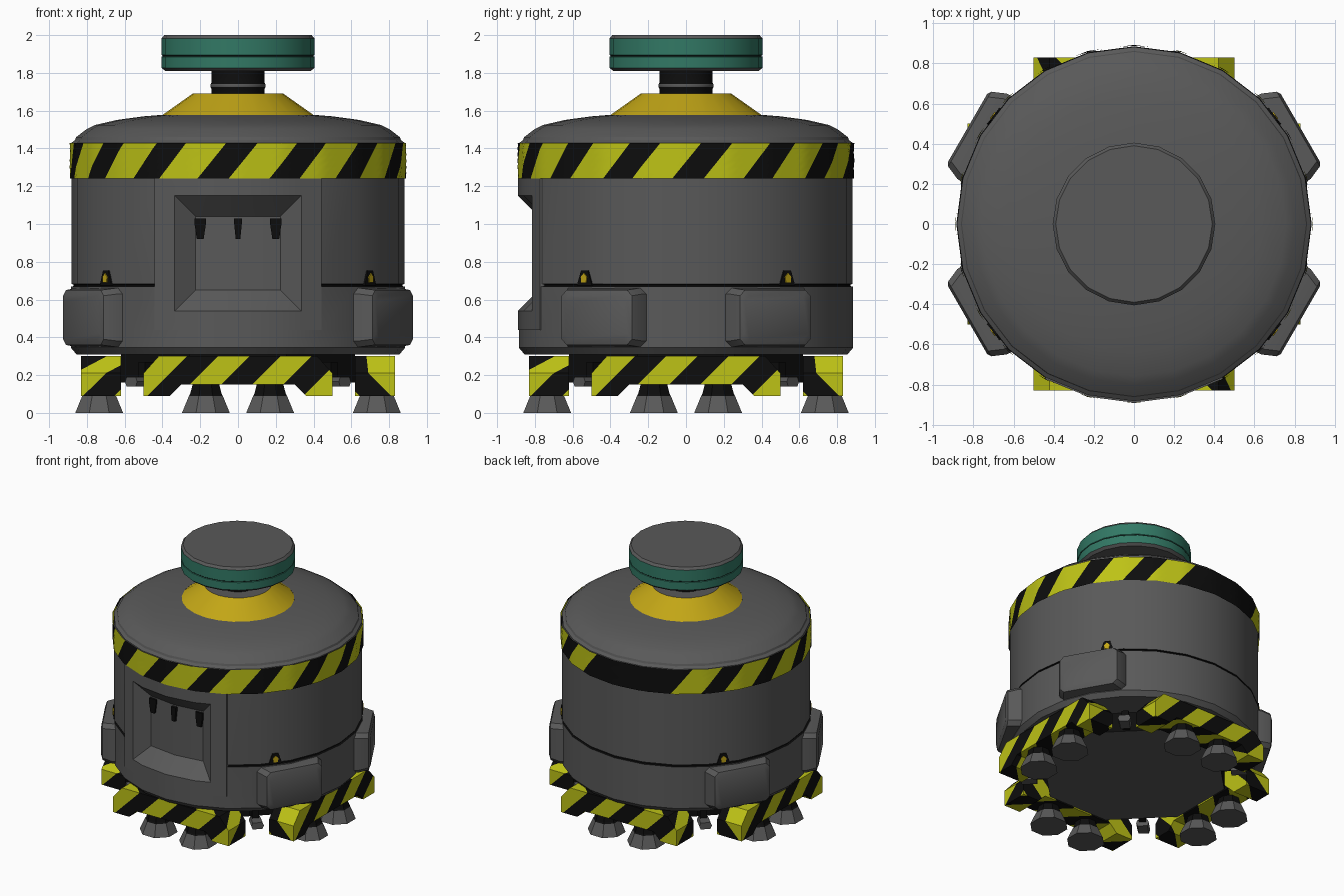
import bpy, bmesh, math
from mathutils import Matrix, Vector

if "Cube" in bpy.data.objects:
    bpy.data.objects.remove(bpy.data.objects["Cube"])

def material(name, rgb):
    m = bpy.data.materials.new(name)
    m.diffuse_color = (*rgb, 1)
    m.use_nodes = True
    m.node_tree.nodes["Principled BSDF"].inputs["Base Color"].default_value = m.diffuse_color
    return m

MATS = [material("grey_metal", (0.1, 0.1, 0.1)),
        material("black", (0.004, 0.004, 0.004)),
        material("hazard_yellow", (0.51, 0.54, 0.008)),
        material("amber", (0.54, 0.38, 0.008)),
        material("teal", (0.032, 0.19, 0.13))]
GREY, BLACK, YELLOW, AMBER, TEAL = range(5)
SIDES = 24
STEP = 2 * math.pi / SIDES

def finish(name, bm, smooth=True):
    bmesh.ops.remove_doubles(bm, verts=bm.verts, dist=1e-5)
    me = bpy.data.meshes.new(name)
    bm.to_mesh(me)
    bm.free()
    for m in MATS:
        me.materials.append(m)
    ob = bpy.data.objects.new(name, me)
    bpy.context.collection.objects.link(ob)
    if smooth:
        bpy.ops.object.select_all(action='DESELECT')
        ob.select_set(True)
        bpy.context.view_layer.objects.active = ob
        bpy.ops.object.shade_smooth_by_angle(angle=math.radians(28))
    return ob

def lathe(name, prof, mats, sides=SIDES, turn=0.0, at=(0, 0), skip=None, smooth=True):
    """Spin a bottom-to-top (r, z) profile; one colour per segment."""
    bm = bmesh.new()
    rings = [[bm.verts.new((at[0] + r * math.cos(turn + 2 * math.pi * k / sides),
                            at[1] + r * math.sin(turn + 2 * math.pi * k / sides), z))
              for k in range(sides)] for r, z in prof]
    for i, (lo, hi) in enumerate(zip(rings, rings[1:])):
        for k in range(sides):
            if skip and skip(i, k):
                continue
            n = (k + 1) % sides
            bm.faces.new((lo[k], lo[n], hi[n], hi[k])).material_index = mats[i]
    return finish(name, bm, smooth)

def block(name, outline, y0, y1, mat, matrix, stripes=False):
    """Extrude an (x, z) outline along y, optionally with diagonal stripes."""
    bm = bmesh.new()
    f = bm.faces.new([bm.verts.new((x, y0, z)) for x, z in outline])
    ext = bmesh.ops.extrude_face_region(bm, geom=[f])
    for v in ext['geom']:
        if isinstance(v, bmesh.types.BMVert):
            v.co.y = y1
    bmesh.ops.recalc_face_normals(bm, faces=bm.faces)
    if stripes:
        d = Vector((1, 1, -1))
        width, start = 0.165, -1.40
        for k in range(18):
            bmesh.ops.bisect_plane(bm, geom=bm.verts[:] + bm.edges[:] + bm.faces[:],
                                   plane_co=d * (start + k * width) / 3, plane_no=d)
        for f in bm.faces:
            s = f.calc_center_median().dot(d) - start
            f.material_index = (BLACK, YELLOW)[int(s // width) % 2]
    else:
        for f in bm.faces:
            f.material_index = mat
    bm.transform(matrix)
    return finish(name, bm, False)

def rot(a):
    return Matrix.Rotation(a, 4, 'Z')

def facet_radius(a, r):
    return r * math.cos(STEP / 2) / math.cos(a % STEP - STEP / 2)

# Main body, with an opening of four facets for the front panel
body = [(0, .31), (.855, .31), (.885, .345), (.885, .44), (.885, .668), (.872, .671),
        (.872, .68), (.882, .683), (.882, 1.24), (.882, 1.43), (.862, 1.445),
        (.857, 1.46), (.80, 1.503), (.757, 1.524), (.64, 1.551), (.5, 1.57), (.4, 1.578)]
lathe("body", body, [GREY] * 4 + [BLACK] * 3 + [GREY] * 9,
      skip=lambda i, k: 3 <= i <= 7 and 16 <= k <= 19)

# Hazard band around the shoulder
bm = bmesh.new()
period, rows, sub = 0.433, 6, 6
edges = [-1.627 + period * (i // 2) + (0.245 if i % 2 else 0) for i in range(-14, 16)]
edges = [e for e in edges if -4.6 < e < 1.6]
edges = [edges[-1] - 2 * math.pi] + [e for e in edges if e > edges[-1] - 2 * math.pi + .05]
for i in range(len(edges) - 1):
    a0, a1 = edges[i], edges[i + 1]
    yellow = (a0 + 1.627 + 20 * period + .03) % period < 0.1
    for s in range(sub):
        for r in range(rows):
            quad = []
            for ds, dr in ((0, 0), (1, 0), (1, 1), (0, 1)):
                t = (r + dr) / rows
                a = a0 + (a1 - a0) * (s + ds) / sub + 0.175 * t
                q = facet_radius(a, .892)
                quad.append(bm.verts.new((q * math.cos(a), q * math.sin(a), 1.24 + .19 * t)))
            bm.faces.new(quad).material_index = YELLOW if yellow else BLACK
finish("hazard_band", bm)

# Front panel with a sloped recess and a thin raised border
xs = [-.4425, -.442, -.335, -.225, 0, .225, .335, .442, .4425]
zs = [.438, .44, .54, .65, 1.04, 1.15, 1.24, 1.242]
bm = bmesh.new()
grid = []
for j, z in enumerate(zs):
    row = []
    for i, x in enumerate(xs):
        rim = i in (0, 8) or j in (0, 7)
        depth = .04 if rim else (.11 if 3 <= i <= 5 and 3 <= j <= 4 else 0)
        q = facet_radius(math.asin(x / .89), .89)
        row.append(bm.verts.new((x, -math.sqrt(q * q - x * x) + depth, z)))
    grid.append(row)
for j in range(7):
    for i in range(8):
        a, b, c, d = grid[j][i], grid[j][i + 1], grid[j + 1][i + 1], grid[j + 1][i]
        if (i, j) in ((2, 2), (5, 4)):
            tris = ((a, b, c), (a, c, d))
        elif (i, j) in ((2, 4), (5, 2)):
            tris = ((a, b, d), (b, c, d))
        else:
            tris = ((a, b, c, d),)
        for t in tris:
            bm.faces.new(t)
finish("front_panel", bm)

# Small hooks hanging in the recess
for x, w in ((-.2, .03), (0, .02), (.2, .03)):
    y = -.775 + .03 * abs(x) / .2
    block("panel_hook", [(x - w * .6, .92), (x + w * .6, .92), (x + w, 1.0), (x + w, 1.03),
                         (x - w, 1.03), (x - w, 1.0)], y - .025, y + .03, BLACK, Matrix())

# Collar, neck and cap on top
lathe("collar", [(.4, 1.577), (.24, 1.69), (0, 1.69)], [AMBER, GREY])
lathe("neck", [(.14, 1.68), (.14, 1.715), (.145, 1.725), (.145, 1.74), (.14, 1.75), (.14, 1.82)],
      [BLACK, BLACK, GREY, BLACK, BLACK], sides=20)
lathe("cap", [(0, 1.81), (.385, 1.81), (.405, 1.827), (.405, 1.885), (.401, 1.888), (.401, 1.892),
              (.405, 1.895), (.405, 1.982), (.39, 2.0), (0, 2.0)],
      [GREY, GREY, TEAL, TEAL, BLACK, TEAL, TEAL, GREY, GREY], sides=20)

# Side pods: bevelled boxes facing outwards
for a in (30, 150, 210, 330):
    bm = bmesh.new()
    rings = []
    for r, w, h in ((.80, .25, .155), (.875, .245, .155), (.945, .215, .145), (.957, .195, .115)):
        c = .03
        pts = [(-w, -h + c), (-w + c, -h), (w - c, -h), (w, -h + c),
               (w, h - c), (w - c, h), (-w + c, h), (-w, h - c)]
        rings.append([bm.verts.new((r, y, .505 + z)) for y, z in pts])
    for lo, hi in zip(rings, rings[1:]):
        for k in range(8):
            bm.faces.new((lo[k], lo[(k + 1) % 8], hi[(k + 1) % 8], hi[k]))
    bm.faces.new(rings[-1])
    bm.transform(rot(math.radians(a)))
    finish("side_pod", bm)

# Warning markers above the pods
for a in (37.5, 142.5, 217.5, 322.5):
    m = rot(math.radians(a + 90))
    block("marker", [(-.05, .675), (.05, .675), (.022, .755), (-.022, .755)], -.884, -.872, BLACK, m)
    block("marker_lamp", [(-.016, .69), (.016, .69), (.02, .72), (0, .74), (-.02, .72)],
          -.89, -.88, AMBER, m)

# Under frame
lathe("under_frame", [(0, .16), (.67, .16), (.67, .315)], [GREY, BLACK],
      sides=8, turn=math.pi / 8, smooth=False)

# Striped bumpers, feet and corner latches, one set per side
half = [(.30, .15), (.36, .09), (.5, .09), (.5, .21), (.42, .3)]
outline = half + [(-x, z) for x, z in reversed(half)]
for k in range(4):
    m = rot(k * math.pi / 2)
    block("bumper", outline, -.83, -.62, BLACK, m, stripes=True)
    for s in (-.17, .17):
        p = m @ Vector((s, -.735, 0))
        lathe("foot", [(0, 0), (.137, 0), (.097, .09), (.09, .1), (.075, .155)],
              [GREY, GREY, BLACK, BLACK], sides=8, turn=math.pi / 8, at=p.xy, smooth=False)
    d = rot(k * math.pi / 2 + math.pi / 4)
    block("latch_arm", [(-.025, .17), (.025, .17), (.025, .27), (-.025, .27)], -.72, -.6, BLACK, d)
    block("latch", [(-.035, .14), (.035, .14), (.045, .165), (.035, .19), (-.035, .19), (-.045, .165)],
          -.80, -.69, GREY, d)
